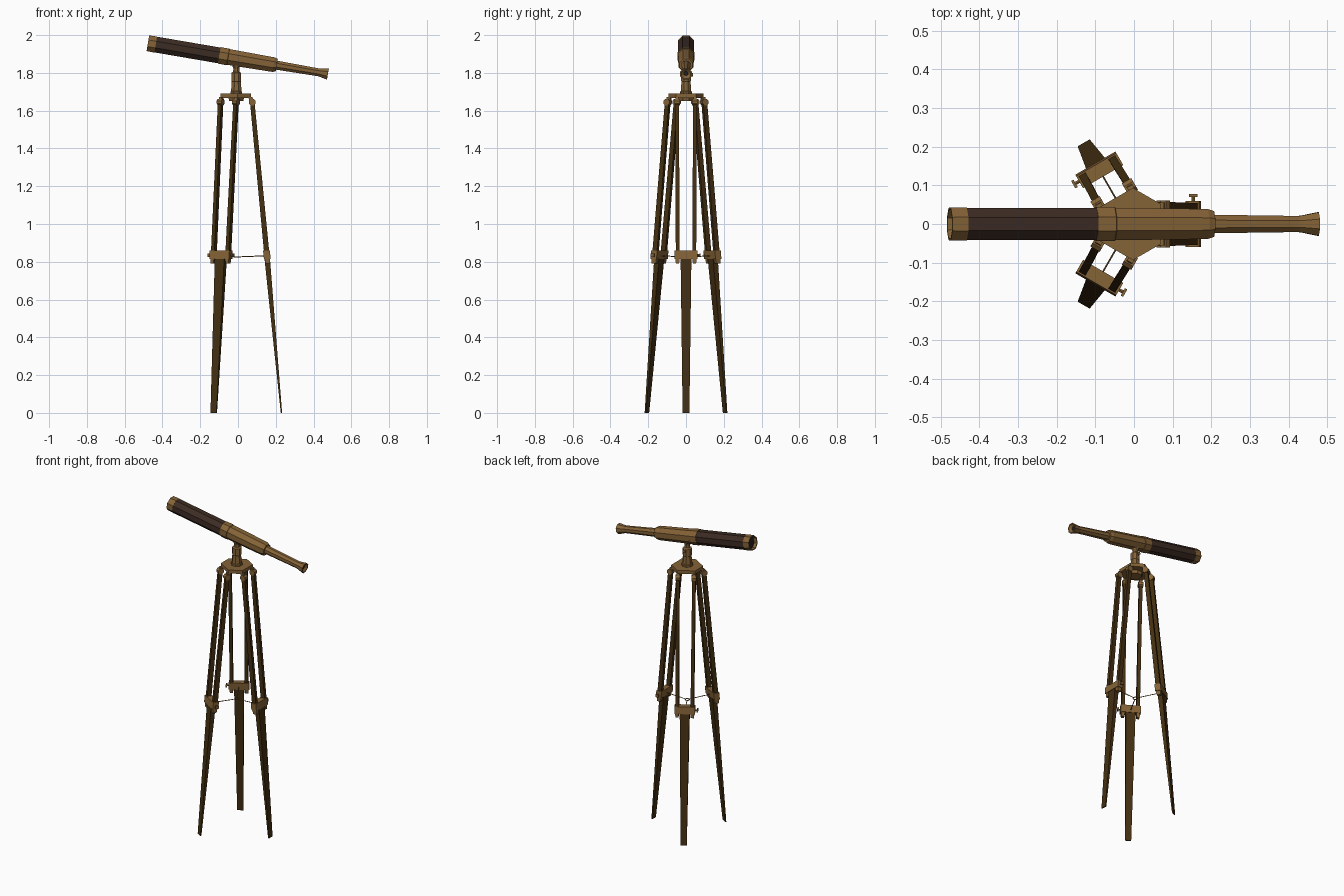
import bpy, bmesh, math
from mathutils import Matrix, Vector

if "Cube" in bpy.data.objects:
    bpy.data.objects.remove(bpy.data.objects["Cube"])


def mat(name, c):
    m = bpy.data.materials.new(name)
    m.diffuse_color = (*c, 1)
    m.use_nodes = True
    m.node_tree.nodes["Principled BSDF"].inputs["Base Color"].default_value = m.diffuse_color
    return m


BRASS = mat("aged brass", (0.235, 0.125, 0.038))
WOOD = mat("dark wood", (0.058, 0.029, 0.006))
LEATHER = mat("brown leather", (0.046, 0.025, 0.017))
GLASS = mat("dark glass", (0.02, 0.016, 0.013))
CX = -0.009  # tripod axis


def make(name, bm, mats, M):
    bmesh.ops.recalc_face_normals(bm, faces=bm.faces[:])
    me = bpy.data.meshes.new(name)
    bm.to_mesh(me)
    bm.free()
    for m in mats:
        me.materials.append(m)
    ob = bpy.data.objects.new(name, me)
    ob.matrix_world = M
    bpy.context.collection.objects.link(ob)
    return ob


def loft(name, rings, mats, M, rule=None):
    """Skin a list of point rings, capping both ends."""
    bm = bmesh.new()
    vs = [[bm.verts.new(p) for p in r] for r in rings]
    n = len(rings[0])
    for k in range(len(vs) - 1):
        for i in range(n):
            j = (i + 1) % n
            f = bm.faces.new((vs[k][i], vs[k][j], vs[k + 1][j], vs[k + 1][i]))
            f.material_index = rule[k] if rule else 0
    bm.faces.new(vs[0]).material_index = rule[-2] if rule else 0
    bm.faces.new(vs[-1]).material_index = rule[-1] if rule else 0
    return make(name, bm, mats, M)


def lathe(name, prof, mats, M, n=8, rule=None):
    """Turned part around local z, profile of (radius, height)."""
    rings = [[(r * math.cos((i + .5) * math.tau / n), r * math.sin((i + .5) * math.tau / n), z)
              for i in range(n)] for r, z in prof]
    return loft(name, rings, mats, M, rule)


def bar(name, p0, s0, p1, s1, m, M):
    """Tapered bar with level ends; s = (x size, y size)."""
    rings = [[(p[0] + a * s[0] / 2, p[1] + b * s[1] / 2, p[2])
              for a, b in ((-1, -1), (1, -1), (1, 1), (-1, 1))] for p, s in ((p0, s0), (p1, s1))]
    return loft(name, rings, [m], M)


def rod(name, p0, p1, r, m, M, n=8):
    p0, p1 = Vector(p0), Vector(p1)
    d = p1 - p0
    T = Matrix.Translation(p0) @ d.to_track_quat('Z', 'Y').to_matrix().to_4x4()
    return lathe(name, [(r, 0), (r, d.length)], [m], M @ T, n)


# Telescope, turned along its tilted axis
axis = Vector((0.985, 0, -0.168))
TUBE = Matrix.Translation((-0.477, 0, 1.957)) @ axis.to_track_quat('Z', 'Y').to_matrix().to_4x4()
lathe("main_tube",
      [(.038, .02), (.040, 0), (.0455, 0), (.0465, .042), (.0455, .042), (.0455, .383),
       (.048, .383), (.048, .43), (.0455, .432), (.042, .675), (.036, .692), (.026, .692)],
      [BRASS, LEATHER, GLASS], TUBE, 8, [0, 0, 0, 0, 1, 0, 0, 0, 0, 0, 0, 2, 0])
lathe("eyepiece_tube",
      [(.026, .68), (.0225, .915), (.024, .925), (.033, .967), (.027, .967), (.012, .955)],
      [BRASS, GLASS], TUBE, 8, [0, 0, 0, 0, 0, 0, 1])

# Mount post, saddle and clamp knob
C = Matrix.Translation((CX, 0, 0))
lathe("mount_post", [(.034, 1.685), (.034, 1.70), (.030, 1.703), (.026, 1.755), (.028, 1.758),
                     (.028, 1.80), (.018, 1.806), (.017, 1.822), (.026, 1.85)], [BRASS], C)
rod("mount_knob", (0, 0.015, 1.79), (0, 0.036, 1.79), .010, BRASS, C)

# Six-sided head plate with hub below
plate = []
for k in range(3):
    R = Matrix.Rotation(k * math.tau / 3, 3, 'Z')
    plate += [R @ Vector((.078, t, 0)) for t in (-.052, .052)]
loft("head_plate", [[p + Vector((0, 0, z)) for p in plate] for z in (1.668, 1.690)], [BRASS], C)
lathe("head_hub", [(.04, 1.65), (.045, 1.67)], [BRASS], C)


def lean(z):
    """Distance of a leg from the tripod axis at height z."""
    return 0.242 - 0.0957 * z


# Three legs
for k in range(3):
    M = C @ Matrix.Rotation(k * math.tau / 3, 4, 'Z')
    for s in (-1, 1):
        # upper wooden rails with hinge and end cap
        bar("upper_rail", (lean(.83), s * .044, .83), (.028, .020),
            (lean(1.64), s * .047, 1.64), (.024, .020), WOOD, M)
        rod("hinge_barrel", (lean(1.645), s * .033, 1.645), (lean(1.645), s * .061, 1.645),
            .019, BRASS, M)
        bar("hinge_lug", (.082, s * .047, 1.64), (.022, .016), (.075, s * .047, 1.672),
            (.022, .016), BRASS, M)
        bar("rail_end_cap", (lean(.79), s * .045, .79), (.024, .018),
            (lean(.83), s * .045, .83), (.030, .022), BRASS, M)
    # lower wooden leg, wedge-shaped towards the foot
    bar("lower_leg", (.239, 0, 0), (.007, .036), (lean(.85), 0, .85), (.030, .058), WOOD, M)
    # clamp across the rails with its thumb screw
    bar("leg_clamp", (lean(.815), 0, .815), (.036, .120), (lean(.86), 0, .86), (.036, .120), BRASS, M)
    rod("screw_stem", (lean(.835), .055, .835), (lean(.835), .074, .835), .005, BRASS, M, 6)
    bar("screw_wing", (lean(.835), .074, .826), (.022, .007), (lean(.835), .074, .844),
        (.022, .007), BRASS, M)
    # thin spreader to the centre ring
    rod("spreader", (.012, 0, .826), (lean(.83), 0, .832), .0025, BRASS, M, 6)

# Spreader ring
bpy.ops.mesh.primitive_torus_add(major_segments=10, minor_segments=5, major_radius=.013,
                                 minor_radius=.0028, location=(CX, 0, .826))
ring = bpy.context.object
ring.name = "spreader_ring"
ring.data.materials.append(BRASS)
